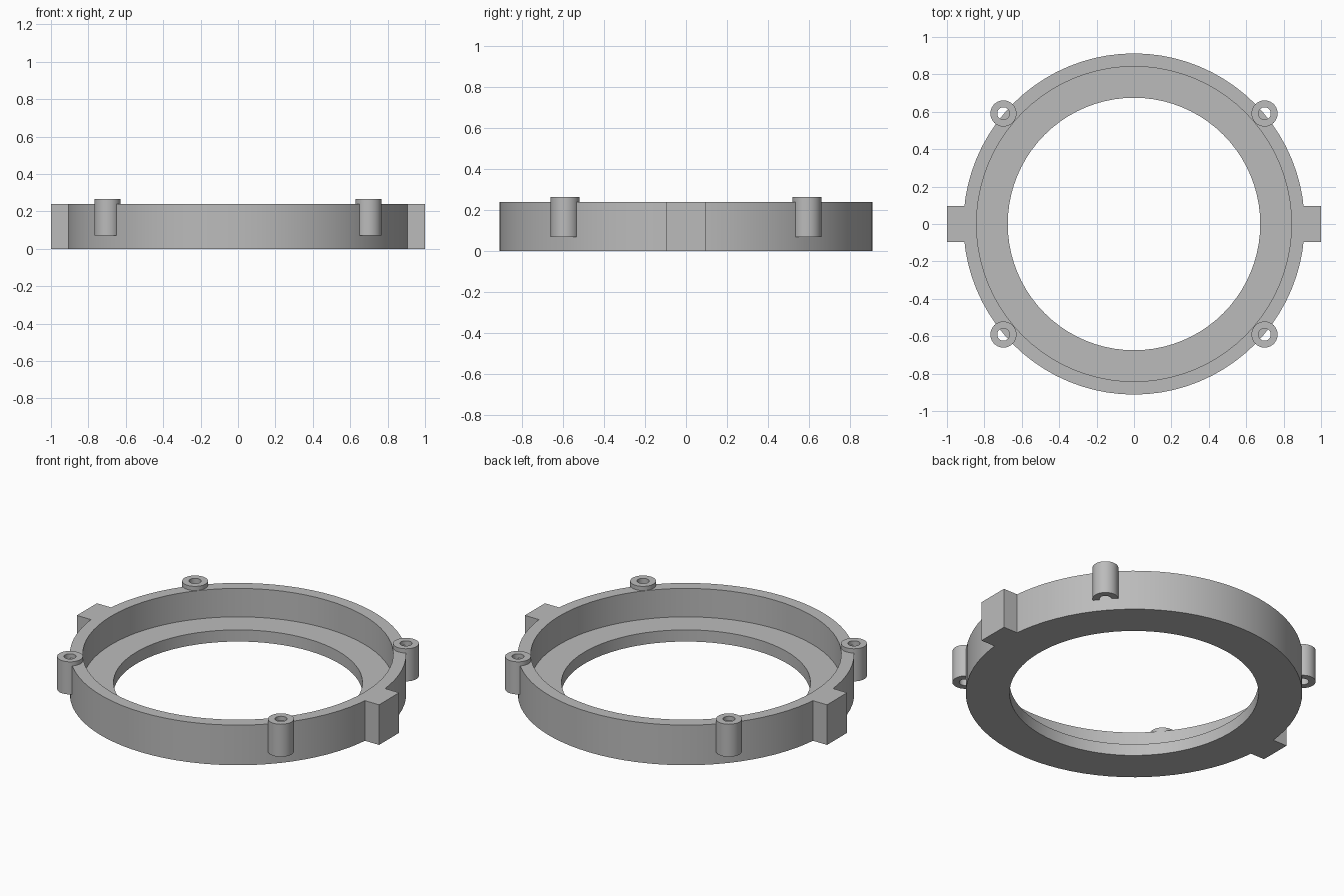
import bpy, bmesh, math

cube = bpy.data.objects.get("Cube")
if cube:
    bpy.data.objects.remove(cube, do_unlink=True)

grey = bpy.data.materials.new("plain_grey")
grey.use_nodes = True
grey.diffuse_color = (0.5, 0.5, 0.5, 1)
grey.node_tree.nodes["Principled BSDF"].inputs["Base Color"].default_value = (0.5, 0.5, 0.5, 1)

HEIGHT, FLOOR = 0.24, 0.07
OUTER, STEP, HOLE = 0.912, 0.842, 0.675


def add_object(name, bm):
    bmesh.ops.recalc_face_normals(bm, faces=bm.faces)
    mesh = bpy.data.meshes.new(name)
    bm.to_mesh(mesh)
    bm.free()
    mesh.materials.append(grey)
    obj = bpy.data.objects.new(name, mesh)
    bpy.context.collection.objects.link(obj)
    return obj


def lathe(name, profile, segments, centre=(0, 0)):
    """Revolve a closed (radius, z) profile around a vertical axis."""
    bm = bmesh.new()
    rings = []
    for i in range(segments):
        a = math.tau * i / segments
        rings.append([bm.verts.new((centre[0] + r * math.cos(a),
                                    centre[1] + r * math.sin(a), z)) for r, z in profile])
    n = len(profile)
    for i in range(segments):
        this, following = rings[i], rings[(i + 1) % segments]
        for j in range(n):
            k = (j + 1) % n
            bm.faces.new((this[j], following[j], following[k], this[k]))
    return add_object(name, bm)


def box(name, low, high):
    bm = bmesh.new()
    bmesh.ops.create_cube(bm, size=1)
    for v in bm.verts:
        v.co = [(a + b) / 2 + c * (b - a) for a, b, c in zip(low, high, v.co)]
    return add_object(name, bm)


def smooth(obj):
    bpy.ops.object.select_all(action='DESELECT')
    obj.select_set(True)
    bpy.context.view_layer.objects.active = obj
    bpy.ops.object.shade_smooth_by_angle(angle=math.radians(30))


# Stepped ring with an inner floor flange
ring = lathe("stepped_ring", [(HOLE, 0), (OUTER, 0), (OUTER, HEIGHT),
                              (STEP, HEIGHT), (STEP, FLOOR), (HOLE, FLOOR)], 80)

# Side tabs, merged into the ring wall
for side in (-1, 1):
    xs = sorted((side * 0.88, side))
    tab = box("side_tab", (xs[0], -0.095, 0), (xs[1], 0.095, HEIGHT))
    union = ring.modifiers.new("tab_union", 'BOOLEAN')
    union.operation, union.solver, union.object = 'UNION', 'EXACT', tab
    bpy.context.view_layer.objects.active = ring
    bpy.ops.object.modifier_apply(modifier=union.name)
    bpy.data.objects.remove(tab, do_unlink=True)
smooth(ring)

# Four hollow screw bosses straddling the outer wall
for sx, x_name in ((1, "left"), (-1, "right")):
    for sy, y_name in ((-1, "front"), (1, "back")):
        boss = lathe(f"screw_boss_{y_name}_{x_name}",
                     [(0.033, 0.07), (0.07, 0.07), (0.07, 0.265), (0.033, 0.265)],
                     32, (sx * 0.698, sy * 0.591))
        smooth(boss)
